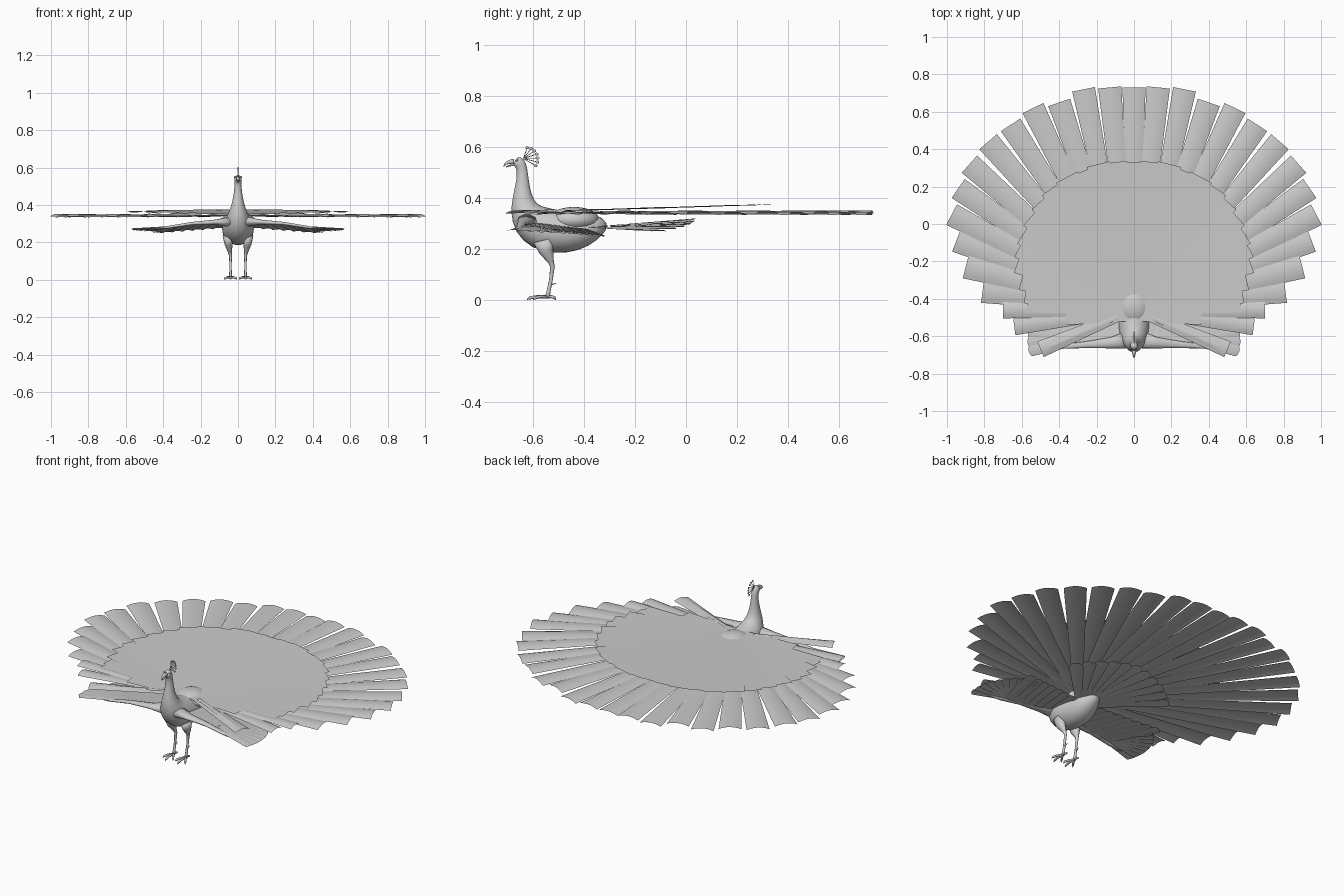
import bpy, bmesh, math
from mathutils import Vector as V

if "Cube" in bpy.data.objects:
    bpy.data.objects.remove(bpy.data.objects["Cube"])


def finish(name, bm, smooth=True, subsurf=0):
    bmesh.ops.recalc_face_normals(bm, faces=bm.faces)
    me = bpy.data.meshes.new(name)
    bm.to_mesh(me)
    bm.free()
    ob = bpy.data.objects.new(name, me)
    bpy.context.collection.objects.link(ob)
    for p in me.polygons:
        p.use_smooth = smooth
    if subsurf:
        ob.modifiers.new("smooth", "SUBSURF").levels = subsurf
    return ob


def strip(bm, a, b, w0, w1, arch=0.0, n=6, jag=0.0):
    """Feather vane from a to b, arched across its width."""
    a, b = V(a), V(b)
    d = (b - a).normalized()
    side = d.cross(V((0, 0, 1))).normalized()
    rows = []
    for t in (0, 0.5, 1):
        w = w0 + (w1 - w0) * t
        row = []
        for i in range(n + 1):
            u = 2 * i / n - 1
            p = a.lerp(b, t) + side * (u * w) - V((0, 0, arch * u * u * t))
            if t == 1:
                p -= d * (jag * u * u)
            row.append(bm.verts.new(p))
        rows.append(row)
    for r, s in zip(rows, rows[1:]):
        for i in range(n):
            bm.faces.new((r[i], r[i + 1], s[i + 1], s[i]))


def loft(bm, path, seg=16):
    """Tube through (x, y, z, width radius, depth radius) stations."""
    pts = [V(p[:3]) for p in path]
    rings = []
    for i, p in enumerate(path):
        t = (pts[min(i + 1, len(pts) - 1)] - pts[max(i - 1, 0)]).normalized()
        sx = (V((1, 0, 0)) - t * t.x)
        if sx.length < 0.3:
            sx = V((0, 1, 0)) - t * t.y
        sx.normalize()
        sy = t.cross(sx)
        rings.append([bm.verts.new(pts[i] + sx * (p[3] * math.cos(k * math.tau / seg))
                                   + sy * (p[4] * math.sin(k * math.tau / seg))) for k in range(seg)])
    for r, s in zip(rings, rings[1:]):
        for k in range(seg):
            bm.faces.new((r[k], r[(k + 1) % seg], s[(k + 1) % seg], s[k]))
    bm.faces.new(rings[0])
    bm.faces.new(rings[-1])


def ball(bm, c, r):
    res = bmesh.ops.create_uvsphere(bm, u_segments=20, v_segments=12, radius=1)
    for v in res["verts"]:
        v.co = V((v.co.x * r[0] + c[0], v.co.y * r[1] + c[1], v.co.z * r[2] + c[2]))


# body, neck and head in one loft
bm = bmesh.new()
profile = [(-.31, .30, .02, .02), (-.36, .285, .06, .055), (-.43, .27, .082, .082),
           (-.51, .266, .088, .088), (-.57, .28, .085, .09), (-.615, .315, .07, .078),
           (-.638, .36, .05, .055), (-.643, .41, .032, .037), (-.641, .47, .021, .024),
           (-.643, .515, .018, .021), (-.653, .54, .021, .026), (-.672, .547, .018, .02)]
loft(bm, [(0,) + p for p in profile])
finish("body", bm, subsurf=1)

# beak
bm = bmesh.new()
loft(bm, [(0, -.675, .543, .012, .012), (0, -.695, .541, .009, .008),
          (0, -.709, .534, .005, .005), (0, -.716, .522, .001, .001)], 10)
loft(bm, [(0, -.675, .533, .01, .006), (0, -.706, .522, .003, .002)], 10)
finish("beak", bm)

# eyes
bm = bmesh.new()
for s in (1, -1):
    ball(bm, (s * .017, -.664, .549), (.005, .005, .005))
finish("eyes", bm)

# crest of thin shafts with small tips
bm = bmesh.new()
for i in range(7):
    a = math.radians(-35 + 20 * i)
    tip = V((0, -.627 + .045 * math.cos(a), .553 + .045 * math.sin(a)))
    loft(bm, [(0, -.638, .555, .0015, .0015), (*tip, .0015, .0015)], 5)
    ball(bm, tip, (.003, .007, .006))
finish("crest", bm)

# saddle bulge over the tail roots
bm = bmesh.new()
ball(bm, (0, -.44, .315), (.09, .1, .05))
finish("saddle", bm)

# legs and feet
for s, side in ((1, "left"), (-1, "right")):
    bm = bmesh.new()
    x = s * .04
    loft(bm, [(s * .052, -.56, .235, .03, .04), (s * .05, -.548, .19, .022, .028),
              (s * .044, -.53, .15, .011, .012), (x, -.524, .13, .008, .009),
              (x, -.53, .08, .006, .007), (x, -.54, .03, .007, .008), (x, -.545, .008, .009, .01)], 12)
    loft(bm, [(x, -.53, .06, .004, .004), (x, -.508, .066, .001, .001)], 6)
    for dx, dy in ((-.034, -.055), (0, -.08), (.034, -.055), (0, .035)):
        loft(bm, [(x, -.545, .012, .007, .007), (x + dx * .5, -.545 + dy * .5, .013, .006, .006),
                  (x + dx * .85, -.545 + dy * .85, .008, .006, .006),
                  (x + dx, -.545 + dy, .001, .001, .001)], 8)
    finish(side + "_leg", bm)

# long train feathers: tips of the right half, then mirrored
tips = [(0, .73), (.13, .73), (.27, .72), (.40, .65), (.54, .62), (.66, .53), (.78, .44), (.88, .32),
        (.94, .19), (.975, .05), (.95, -.09), (.90, -.23), (.81, -.36), (.70, -.46), (.64, -.55),
        (.50, -.67)]
bm = bmesh.new()
for i, (x, y) in enumerate(tips):
    base_y = -.36 - .12 * i / 15
    w = .062 if i < 13 else .045
    for s in (1, -1) if x else (1,):
        strip(bm, (s * min(.05, x * .2), base_y, .342 + .003 * (i % 2)),
              (s * x, y, .346 + .005 * (i % 2)), .025, w, .012)
finish("train_feathers", bm)

# flat inner layer of shorter feathers
inner = [(0, .33), (.1, .33), (.19, .32), (.28, .28), (.36, .25), (.44, .19), (.5, .12), (.55, .04),
         (.59, -.05), (.61, -.12), (.62, -.2), (.60, -.29), (.58, -.36), (.57, -.41)]
bm = bmesh.new()
for i, (x, y) in enumerate(inner):
    for s in (1, -1) if x else (1,):
        strip(bm, (0, -.43, .351), (s * x, y, .364 + .03 * y + .001 * (i % 3)), .05, .064, 0, 2)
for s in (1, -1):
    strip(bm, (s * .03, -.46, .35), (s * .36, -.5, .35), .06, .04, 0, 2)
    strip(bm, (s * .09, -.50, .355), (s * .45, -.655, .352), .012, .018, .006, 4)
finish("inner_train", bm)

# short supporting tail below the train
bm = bmesh.new()
for i in range(-5, 6):
    a = math.radians(i * 9)
    r = .46
    strip(bm, (.01 * i, -.40, .285), (r * math.sin(a), -.42 + r * math.cos(a), .32 - .009 * abs(i)),
          .02, .04, .006, 4, .015)
finish("short_tail", bm)

# spread wings
for s, side in ((1, "left"), (-1, "right")):
    bm = bmesh.new()
    # thick leading arm
    loft(bm, [(s * .04, -.62, .31, .045, .03), (s * .12, -.635, .308, .03, .014),
              (s * .25, -.645, .30, .018, .009), (s * .38, -.655, .28, .012, .007),
              (s * .46, -.66, .273, .004, .003)], 10)
    # secondary feathers
    for i in range(7):
        x = .07 + .045 * i
        z = .308 - .004 * i
        strip(bm, (s * x, -.64, z), (s * (x + .04 + .01 * i), -.38 + .01 * i, z - .03),
              .03, .032, .006, 4, .012)
    # primary feathers fanning round the tip
    for i in range(9):
        a = math.radians(-12 + 10 * i)
        strip(bm, (s * .31, -.62, .29),
              (s * (.31 + .26 * math.cos(a)), -.62 + .28 * math.sin(a), .275 - .002 * i),
              .03, .032, .006, 4, .012)
    finish(side + "_wing", bm)
